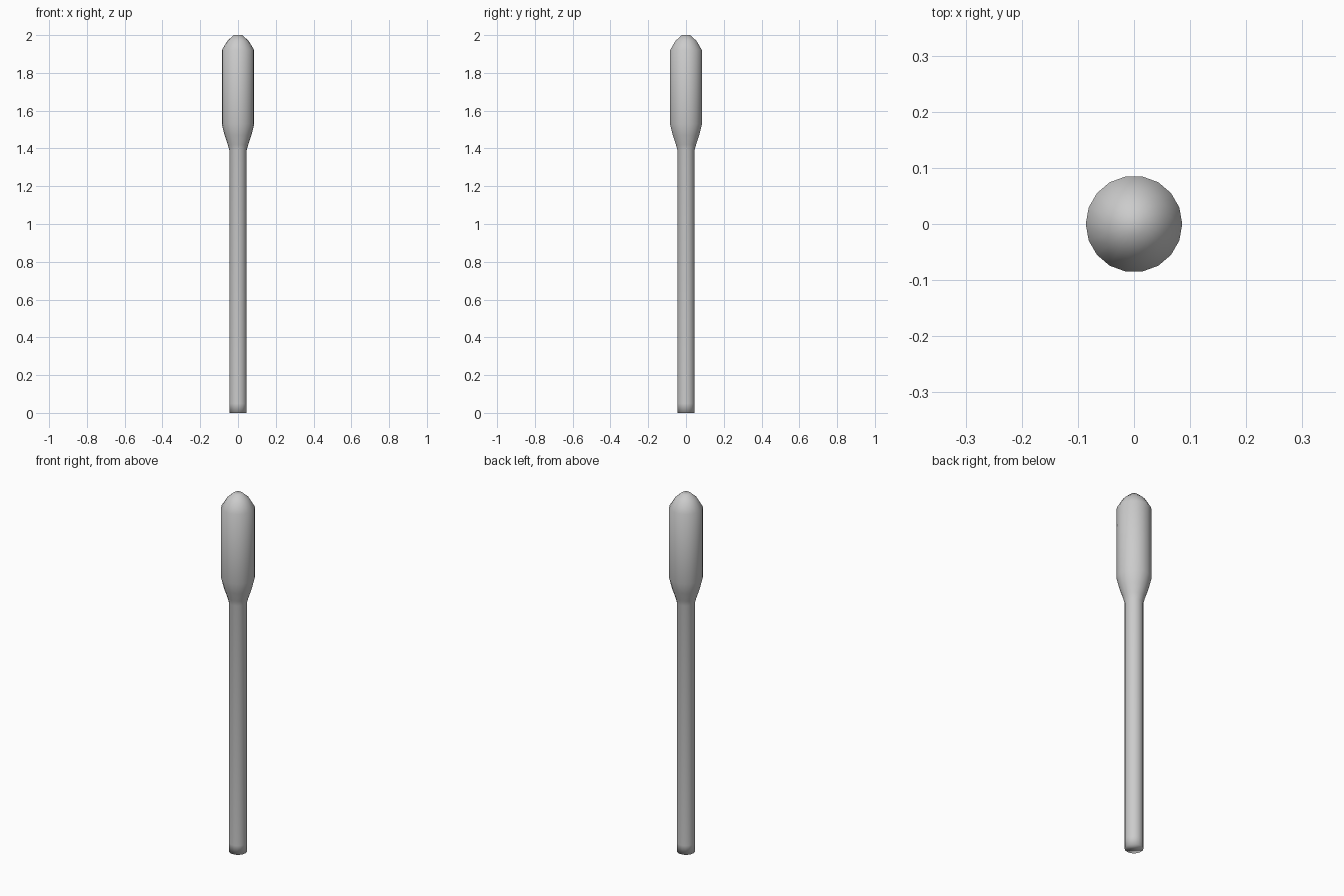
import bpy
import bmesh
import math

SIDES = 18

# Remove the default cube
cube = bpy.data.objects.get("Cube")
if cube:
    bpy.data.objects.remove(cube, do_unlink=True)

# Single light grey material
grey = bpy.data.materials.new("light_grey")
grey.use_nodes = True
colour = (0.6, 0.6, 0.6, 1.0)
grey.diffuse_color = colour
grey.node_tree.nodes["Principled BSDF"].inputs["Base Color"].default_value = colour

# Radius and height from the foot of the handle up to the rounded tip
profile = [(0.046, 0.0), (0.046, 0.05), (0.046, 1.39), (0.054, 1.42),
           (0.071, 1.47), (0.086, 1.53), (0.086, 1.92), (0.056, 1.97),
           (0.022, 2.0)]


def lathe(name, points):
    """Revolve a profile about z and close both ends."""
    bm = bmesh.new()
    rings = []
    for r, z in points:
        ring = []
        for i in range(SIDES):
            a = 2 * math.pi * i / SIDES
            ring.append(bm.verts.new((r * math.cos(a), r * math.sin(a), z)))
        rings.append(ring)
    for low, high in zip(rings, rings[1:]):
        for i in range(SIDES):
            j = (i + 1) % SIDES
            bm.faces.new((low[i], low[j], high[j], high[i]))
    bm.faces.new(rings[0][::-1])
    bm.faces.new(rings[-1])
    for face in bm.faces:
        face.smooth = True
    mesh = bpy.data.meshes.new(name)
    bm.to_mesh(mesh)
    bm.free()
    mesh.materials.append(grey)
    obj = bpy.data.objects.new(name, mesh)
    bpy.context.collection.objects.link(obj)
    return obj


# Slim handle flowing into the rounded head
lathe("rod_with_rounded_head", profile)
